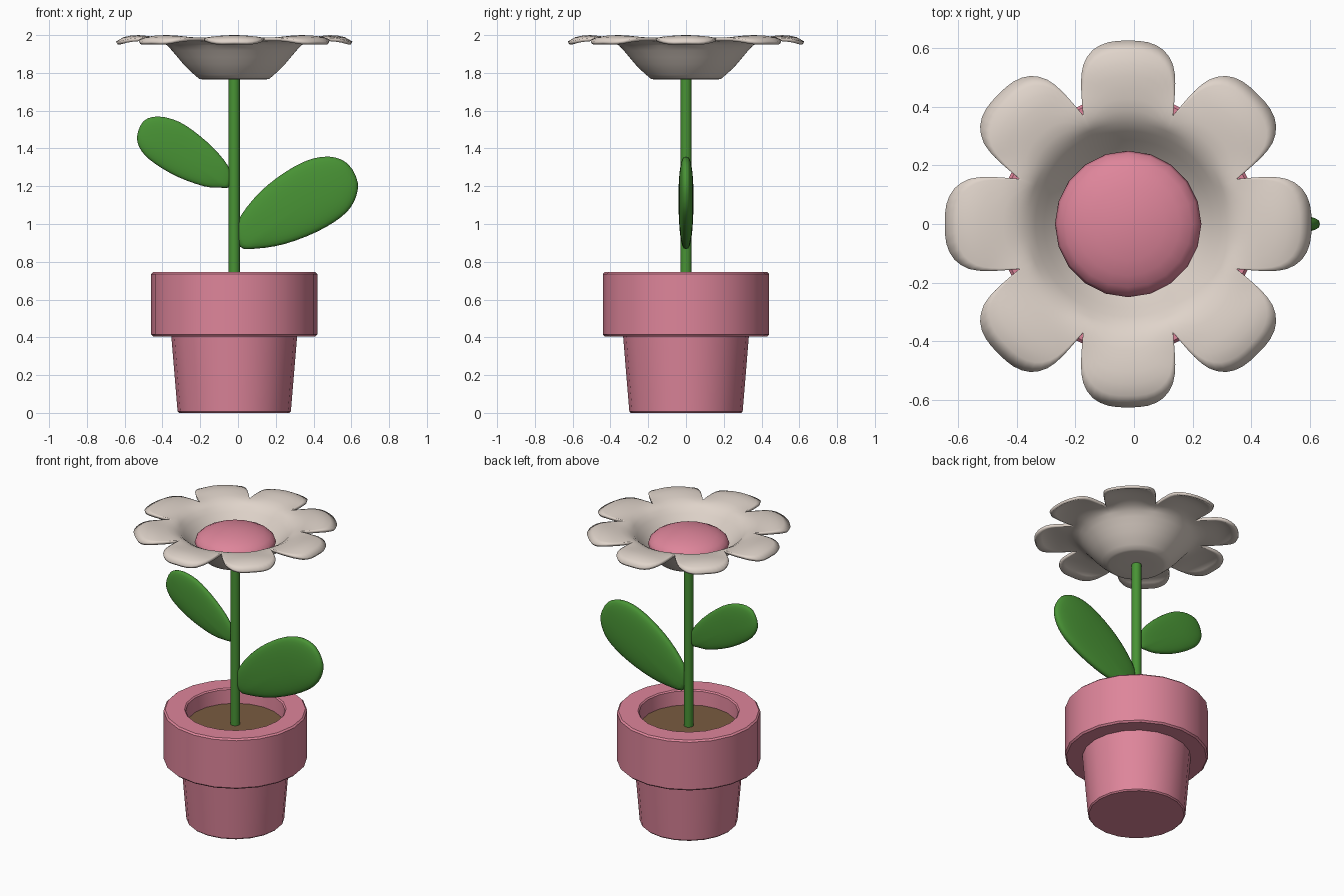
import bpy, bmesh, math
from mathutils import Vector

if "Cube" in bpy.data.objects:
    bpy.data.objects.remove(bpy.data.objects["Cube"])

CX = -0.02   # axis of pot, stem and flower
SEG = 20


def material(name, rgb):
    m = bpy.data.materials.new(name)
    m.diffuse_color = (*rgb, 1)
    m.use_nodes = True
    m.node_tree.nodes["Principled BSDF"].inputs["Base Color"].default_value = m.diffuse_color
    return m


PINK = material("pink", (0.73, 0.235, 0.325))
CREAM = material("cream", (0.74, 0.655, 0.59))
GREEN = material("leaf_green", (0.065, 0.29, 0.035))
BROWN = material("soil_brown", (0.19, 0.105, 0.052))


def finish(name, bm, mat, angle=35, fix_normals=True):
    bmesh.ops.remove_doubles(bm, verts=bm.verts, dist=0.0005)
    if fix_normals:
        bmesh.ops.recalc_face_normals(bm, faces=bm.faces)
    me = bpy.data.meshes.new(name)
    bm.to_mesh(me)
    bm.free()
    me.materials.append(mat)
    for p in me.polygons:
        p.use_smooth = True
    me.set_sharp_from_angle(angle=math.radians(angle))
    ob = bpy.data.objects.new(name, me)
    bpy.context.collection.objects.link(ob)
    return ob


def lathe(name, profile, mat, seg=SEG, angle=35):
    """Revolve (radius, z) points; open ends are capped."""
    bm = bmesh.new()
    rings = []
    for r, z in profile:
        rings.append([bm.verts.new((CX + r * math.cos(2 * math.pi * i / seg),
                                    r * math.sin(2 * math.pi * i / seg), z)) for i in range(seg)])
    for a, b in zip(rings, rings[1:]):
        for i in range(seg):
            j = (i + 1) % seg
            bm.faces.new((a[i], a[j], b[j], b[i]))
    bm.faces.new(rings[0][::-1])
    bm.faces.new(rings[-1])
    return finish(name, bm, mat, angle)


# Pot with heavy rim and hollow top
lathe("pot", [(0.292, 0.0), (0.30, 0.008), (0.333, 0.405), (0.43, 0.405), (0.44, 0.415),
              (0.44, 0.735), (0.43, 0.745), (0.312, 0.745), (0.304, 0.737), (0.295, 0.60)], PINK)
lathe("soil", [(0.297, 0.61), (0.297, 0.645)], BROWN)
lathe("stem", [(0.03, 0.63), (0.03, 1.785)], GREEN, 16)

# Domed flower centre
dome = [(0.25 * math.cos(a), 1.875 + 0.095 * math.sin(a))
        for a in [math.radians(d) for d in (-75, -50, -25, 0, 15, 30, 45, 60, 75, 86)]]
lathe("flower_centre", dome, PINK, SEG, 60)


def spline(pts, closed, sub):
    """Catmull-Rom through 2D points."""
    n = len(pts)
    pick = (lambda i: Vector(pts[i % n])) if closed else (lambda i: Vector(pts[max(0, min(n - 1, i))]))
    out = []
    for i in range(n if closed else n - 1):
        p0, p1, p2, p3 = (pick(i + k) for k in (-1, 0, 1, 2))
        for k in range(sub):
            t = k / sub
            out.append(0.5 * (2 * p1 + (p2 - p0) * t + (2 * p0 - 5 * p1 + 4 * p2 - p3) * t * t
                              + (3 * p1 - p0 - 3 * p2 + p3) * t ** 3))
    if not closed:
        out.append(Vector(pts[-1]))
    return out


def leaf(name, outline, centre, thick):
    """Pillow shape: the outline shrinks towards a centre on both sides."""
    bm = bmesh.new()
    loop = spline(outline, True, 3)
    c = Vector(centre)
    rings = []
    for d in range(-80, 81, 10):
        a = math.radians(d)
        y = math.copysign(abs(math.sin(a)) ** 0.7, a) * thick
        rings.append([bm.verts.new((q.x, y, q.y)) for q in (c + (p - c) * math.cos(a) for p in loop)])
    n = len(loop)
    for a, b in zip(rings, rings[1:]):
        for i in range(n):
            j = (i + 1) % n
            bm.faces.new((a[i], a[j], b[j], b[i]))
    for ring, y in ((rings[0], -thick), (rings[-1], thick)):
        tip = bm.verts.new((c.x, y, c.y))
        for i in range(n):
            bm.faces.new((ring[i], ring[(i + 1) % n], tip))
    return finish(name, bm, GREEN, 80)


leaf("right_leaf", [(0.01, 0.88), (-0.005, 1.0), (0.08, 1.13), (0.2, 1.24), (0.35, 1.33), (0.48, 1.357),
                    (0.58, 1.32), (0.634, 1.22), (0.615, 1.12), (0.55, 1.04), (0.42, 0.96),
                    (0.25, 0.895), (0.1, 0.87)], (0.40, 1.14), 0.04)
leaf("left_leaf", [(-0.045, 1.2), (-0.04, 1.28), (-0.1, 1.37), (-0.2, 1.465), (-0.31, 1.54), (-0.42, 1.569),
                   (-0.5, 1.545), (-0.535, 1.46), (-0.51, 1.385), (-0.44, 1.32), (-0.32, 1.25),
                   (-0.18, 1.2), (-0.09, 1.192)], (-0.36, 1.40), 0.03)

# Flower: bowl that splits into eight petals
height = spline([(0, 1.765), (0.165, 1.765), (0.2, 1.781), (0.26, 1.836), (0.314, 1.9), (0.36, 1.95),
                 (0.40, 1.967), (0.45, 1.976), (0.52, 1.982), (0.58, 1.972), (0.625, 1.945)], False, 4)


def z_at(r):
    for a, b in zip(height, height[1:]):
        if r <= b.x:
            return a.y + (b.y - a.y) * (r - a.x) / (b.x - a.x)
    return height[-1].y


half = [(0.617, 0), (0.612, 0.065), (0.587, 0.118), (0.54, 0.15), (0.48, 0.158), (0.42, 0.157), (0.372, 0.154)]
edge = spline([(x, -y) for x, y in half[:0:-1]] + half, False, 2)
BOWL = [0.0, 0.1, 0.165, 0.185, 0.21, 0.24, 0.27, 0.3, 0.33, 0.355]

bm = bmesh.new()
n = len(edge)
for k in range(8):
    rot = k * math.pi / 4
    grid = []
    for i, e in enumerate(edge):
        a = (2 * i / (n - 1) - 1) * math.pi / 8
        ray = Vector((math.cos(a), math.sin(a)))
        start = ray * BOWL[-1]
        pts = [ray * r for r in BOWL] + [start.lerp(e, t / 7) for t in range(1, 8)]
        col = []
        for p in pts:
            # petal sides droop a little
            fade = max(0, min(1, (p.x - 0.37) / 0.1))
            z = z_at(p.length) - 0.014 * fade * (p.y / 0.158) ** 2
            col.append(bm.verts.new((CX + p.x * math.cos(rot) - p.y * math.sin(rot),
                                     p.x * math.sin(rot) + p.y * math.cos(rot), z)))
        grid.append(col)
    for a, b in zip(grid, grid[1:]):
        for j in range(len(a) - 1):
            bm.faces.new((a[j], a[j + 1], b[j + 1], b[j]))
flower = finish("petals", bm, CREAM, 60, False)
solid = flower.modifiers.new("thickness", "SOLIDIFY")
solid.thickness = 0.018
solid.offset = 1
